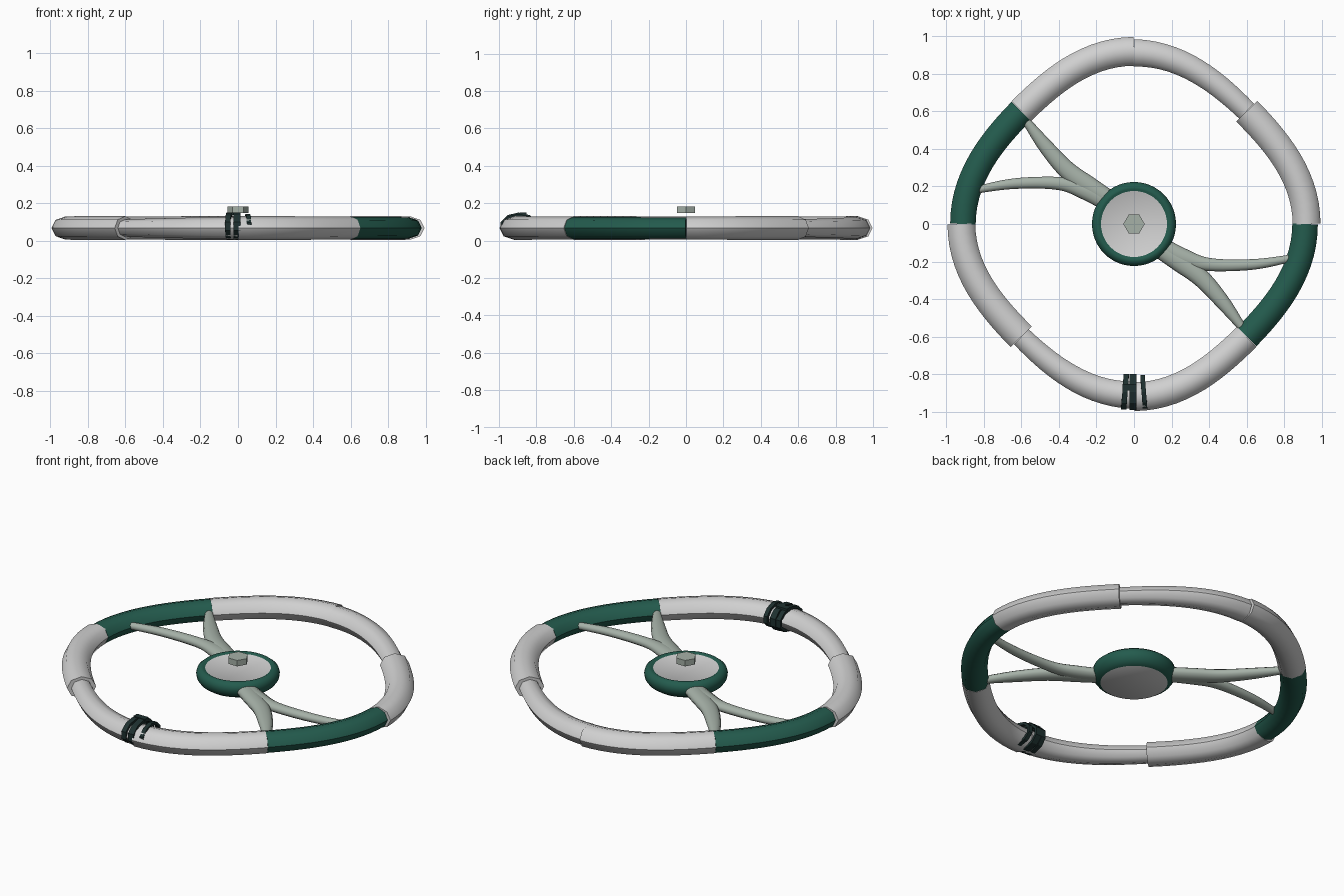
import bpy, bmesh, math
from mathutils import Vector

cube = bpy.data.objects.get("Cube")
if cube:
    bpy.data.objects.remove(cube, do_unlink=True)


def material(name, rgb):
    m = bpy.data.materials.new(name)
    m.use_nodes = True
    m.diffuse_color = (*rgb, 1)
    bsdf = m.node_tree.nodes["Principled BSDF"]
    bsdf.inputs["Base Color"].default_value = (*rgb, 1)
    bsdf.inputs["Roughness"].default_value = 0.6
    return m


WHITE = material("off_white", (0.63, 0.63, 0.63))
GREEN = material("deep_green", (0.017, 0.105, 0.075))
SAGE = material("sage_grey", (0.38, 0.44, 0.39))
DARK = material("dark_strap", (0.013, 0.03, 0.029))


def finish(name, bm, mats, angle=50):
    bmesh.ops.recalc_face_normals(bm, faces=bm.faces)
    me = bpy.data.meshes.new(name)
    bm.to_mesh(me)
    bm.free()
    for m in mats:
        me.materials.append(m)
    ob = bpy.data.objects.new(name, me)
    bpy.context.collection.objects.link(ob)
    if angle:
        bpy.ops.object.select_all(action="DESELECT")
        ob.select_set(True)
        bpy.context.view_layer.objects.active = ob
        bpy.ops.object.shade_smooth_by_angle(angle=math.radians(angle))


def skin(bm, rings, close=False):
    """Join rings of points with quads, capping the ends of an open skin."""
    loops = [[bm.verts.new(p) for p in r] for r in rings]
    n = len(loops[0])
    pairs = list(zip(loops, loops[1:]))
    if close:
        pairs.append((loops[-1], loops[0]))
    for a, b in pairs:
        for i in range(n):
            j = (i + 1) % n
            bm.faces.new((a[i], a[j], b[j], b[i]))
    if not close:
        bm.faces.new(loops[0])
        bm.faces.new(loops[-1])


def circle(r, z, sides):
    angles = [math.tau * i / sides for i in range(sides)]
    return [(r * math.cos(a), r * math.sin(a), z) for a in angles]


def sweep(name, path, widths, heights, mat, sides=8, angle=50):
    """Elliptical tube along a path that lies flat."""
    rings = []
    for k, p in enumerate(path):
        t = path[min(k + 1, len(path) - 1)] - path[max(k - 1, 0)]
        side = Vector((t.y, -t.x, 0)).normalized()
        ring = []
        for i in range(sides):
            a = math.tau * i / sides
            ring.append(p + side * widths[k] * math.cos(a)
                        + Vector((0, 0, heights[k] * math.sin(a))))
        rings.append(ring)
    bm = bmesh.new()
    skin(bm, rings)
    finish(name, bm, [mat], angle)


# Rim: eight tube sections on a rounded diamond path
def rim_section(name, a0, a1, w0, w1, shift, mat):
    steps = 14
    path, widths, heights = [], [], []
    for k in range(steps + 1):
        f = k / steps
        a = math.radians(a0 + (a1 - a0) * f)
        axis = (1 + math.cos(4 * a)) / 2
        r = 0.85 + 0.07 * axis + shift * axis
        path.append(Vector((r * math.cos(a), r * math.sin(a), 0.067)))
        w = w0 + (w1 - w0) * f
        widths.append(w)
        heights.append(min(0.063, w * 0.83))
    sweep(name, path, widths, heights, mat)


for turn, tag in ((0, "back"), (180, "front")):
    rim_section(f"{tag}_rim_wide", 90 + turn, 135 + turn, 0.077, 0.074, 0, WHITE)
    rim_section(f"{tag}_rim_tapered", 90 + turn, 45 + turn, 0.073, 0.056, -0.008, WHITE)
    rim_section(f"{tag}_rim_side", 45 + turn, turn, 0.079, 0.074, 0, WHITE)
    rim_section(f"{tag}_rim_grip", turn, turn - 45, 0.068, 0.072, -0.008, GREEN)


# Forked spokes: two tapering tubes sharing a root, turned half round
def smooth_path(ctrl, per=6):
    out = []
    for k in range(len(ctrl) - 1):
        p = [Vector(ctrl[min(max(k + d, 0), len(ctrl) - 1)]) for d in (-1, 0, 1, 2)]
        for i in range(per + (k == len(ctrl) - 2)):
            t = i / per
            out.append(0.5 * (2 * p[1] + (p[2] - p[0]) * t
                              + (2 * p[0] - 5 * p[1] + 4 * p[2] - p[3]) * t * t
                              + (3 * p[1] - p[0] - 3 * p[2] + p[3]) * t ** 3))
    return out


# x, y and half width
BRANCHES = {
    "steep": [(-0.12, 0.12, 0.05), (-0.24, 0.2, 0.053), (-0.36, 0.29, 0.048),
              (-0.48, 0.425, 0.038), (-0.59, 0.57, 0.019)],
    "level": [(-0.12, 0.10, 0.045), (-0.25, 0.175, 0.05), (-0.4, 0.216, 0.035),
              (-0.64, 0.215, 0.028), (-0.85, 0.18, 0.019)],
}
for sign, tag in ((1, "right"), (-1, "left")):
    for kind, ctrl in BRANCHES.items():
        pts = smooth_path(ctrl)
        path = [Vector((sign * p.x, sign * p.y, 0.07)) for p in pts]
        sweep(f"{tag}_{kind}_spoke", path, [p.z for p in pts],
              [0.012 + p.z * 0.4 for p in pts], SAGE, 12, 60)

# Hub: turned body with pale end discs
PROFILE = [(0.18, 0.023), (0.205, 0.04), (0.22, 0.062), (0.224, 0.085),
           (0.218, 0.106), (0.2, 0.121), (0.186, 0.121), (0.176, 0.115)]
bm = bmesh.new()
skin(bm, [circle(r, z, 48) for r, z in PROFILE])
for f in bm.faces:
    f.material_index = int(len(f.verts) > 4)
finish("hub", bm, [GREEN, WHITE], 45)

# Hexagonal centre nut
bm = bmesh.new()
skin(bm, [circle(0.057, z, 6) for z in (0.148, 0.183)])
finish("centre_nut", bm, [SAGE], 0)


# Straps wrapped round the front of the rim
def strap(name, x, width, lean, grow):
    rings = []
    for i in range(10):
        a = math.tau * (i + 0.5) / 10
        c, s = math.cos(a), math.sin(a)
        section = []
        for dx, dr in ((-1, 0), (1, 0), (1, 1), (-1, 1)):
            r = grow - 0.016 + 0.016 * dr
            section.append((x + dx * width / 2 + lean * c,
                            -0.895 + (r + 0.02) * c, 0.077 + (r - 0.008) * s))
        rings.append(section)
    bm = bmesh.new()
    skin(bm, rings, close=True)
    finish(name, bm, [DARK], 0)


strap("strap_outer", -0.048, 0.028, 0.007, 0.079)
strap("strap_middle", -0.006, 0.036, 0.0, 0.081)
strap("strap_inner", 0.052, 0.024, -0.007, 0.074)

# Strap buckle lying across two wraps
bm = bmesh.new()
bmesh.ops.create_cube(bm, size=1)
bmesh.ops.scale(bm, vec=(0.075, 0.035, 0.014), verts=bm.verts)
bmesh.ops.translate(bm, vec=(-0.025, -0.87, 0.144), verts=bm.verts)
finish("strap_buckle", bm, [DARK], 0)
